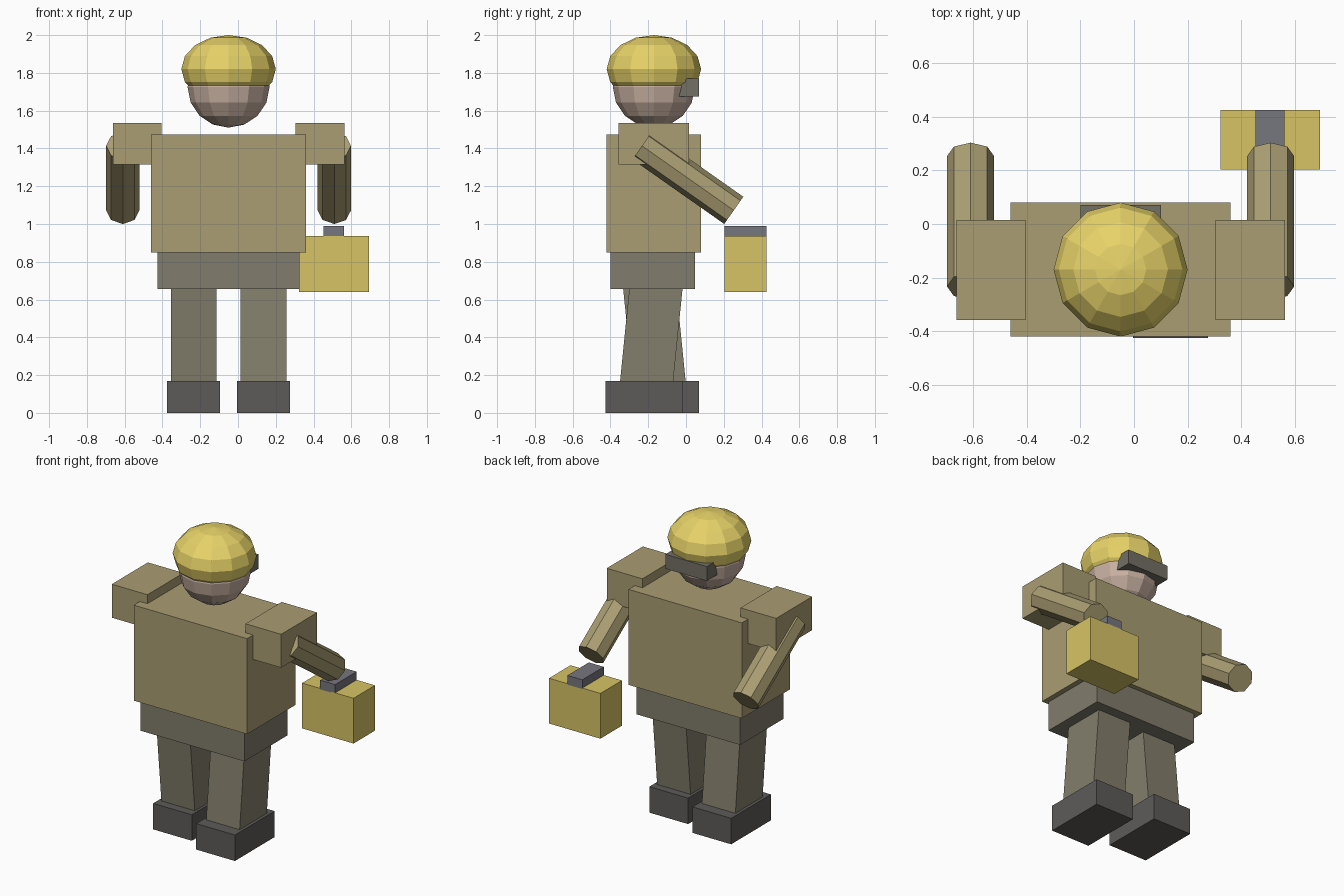
import bpy
from math import radians
from mathutils import Matrix

if "Cube" in bpy.data.objects:
    bpy.data.objects.remove(bpy.data.objects["Cube"])


def paint(obj, name, colour):
    mat = bpy.data.materials.get(name) or bpy.data.materials.new(name)
    mat.diffuse_color = (*colour, 1)
    mat.use_nodes = True
    mat.node_tree.nodes["Principled BSDF"].inputs["Base Color"].default_value = mat.diffuse_color
    obj.data.materials.append(mat)
    obj.name = obj.data.name = obj.name
    return obj


def box(name, lo, hi, mat, tilt=0):
    """Box between two corners, tilted about its own x axis."""
    centre = [(a + b) / 2 for a, b in zip(lo, hi)]
    bpy.ops.mesh.primitive_cube_add(size=1, location=centre, rotation=(tilt, 0, 0))
    obj = bpy.context.object
    obj.data.transform(Matrix.Diagonal([b - a for a, b in zip(lo, hi)] + [1]))
    obj.name = name
    return paint(obj, *mat)


def ball(name, centre, radius, height, mat):
    bpy.ops.mesh.primitive_uv_sphere_add(segments=12, ring_count=8, radius=1, location=centre)
    obj = bpy.context.object
    obj.data.transform(Matrix.Diagonal((radius, radius, height, 1)))
    obj.name = name
    return paint(obj, *mat)


TAN = ("tan_cloth", (0.40, 0.34, 0.17))
DRAB = ("drab_cloth", (0.23, 0.21, 0.15))
BELT = ("belt_grey", (0.22, 0.20, 0.15))
BOOT = ("boot_dark", (0.11, 0.105, 0.10))
YELLOW = ("yellow", (0.68, 0.55, 0.13))
GOLD = ("helmet_gold", (0.80, 0.65, 0.14))
SKIN = ("skin", (0.58, 0.44, 0.36))
STEEL = ("steel", (0.18, 0.18, 0.21))
VISOR = ("visor", (0.17, 0.16, 0.13))

MID = -0.05  # body centre line

# Body
box("torso", (-0.46, -0.42, 0.85), (0.36, 0.08, 1.475), TAN)
box("pelvis", (-0.426, -0.40, 0.655), (0.326, 0.048, 0.87), BELT)

# Head, helmet and visor
ball("head", (MID, -0.17, 1.725), 0.217, 0.215, SKIN)
ball("helmet", (MID, -0.17, 1.82), 0.25, 0.18, GOLD)
box("visor", (-0.20, -0.045, 1.676), (0.10, 0.07, 1.77), VISOR)

# Limbs, mirrored about the body centre line; legs are in mid stride
for side, s, leg_y, boot_y in (("left", -1, -0.167, -0.34), ("right", 1, -0.184, -0.426)):
    def span(a, b):
        return sorted((MID + s * a, MID + s * b))

    x0, x1 = span(0.355, 0.613)
    box(side + "_shoulder", (x0, -0.358, 1.315), (x1, 0.015, 1.534), TAN)

    bpy.ops.mesh.primitive_cylinder_add(
        vertices=8, radius=0.088, depth=0.594,
        location=(MID + s * 0.56, 0.01, 1.243), rotation=(radians(54.9), 0, 0))
    arm = bpy.context.object
    arm.name = side + "_arm"
    paint(arm, *TAN)

    x0, x1 = span(0.064, 0.306)
    box(side + "_leg", (x0, leg_y - 0.14, 0.11), (x1, leg_y + 0.14, 0.71), DRAB, tilt=-s * 0.1)

    x0, x1 = span(0.046, 0.326)
    box(side + "_boot", (x0, boot_y, 0), (x1, boot_y + 0.41, 0.17), BOOT)

# Carried case
box("case", (0.322, 0.203, 0.64), (0.694, 0.425, 0.936), YELLOW)
box("case_handle", (0.453, 0.203, 0.93), (0.561, 0.425, 0.99), STEEL)
